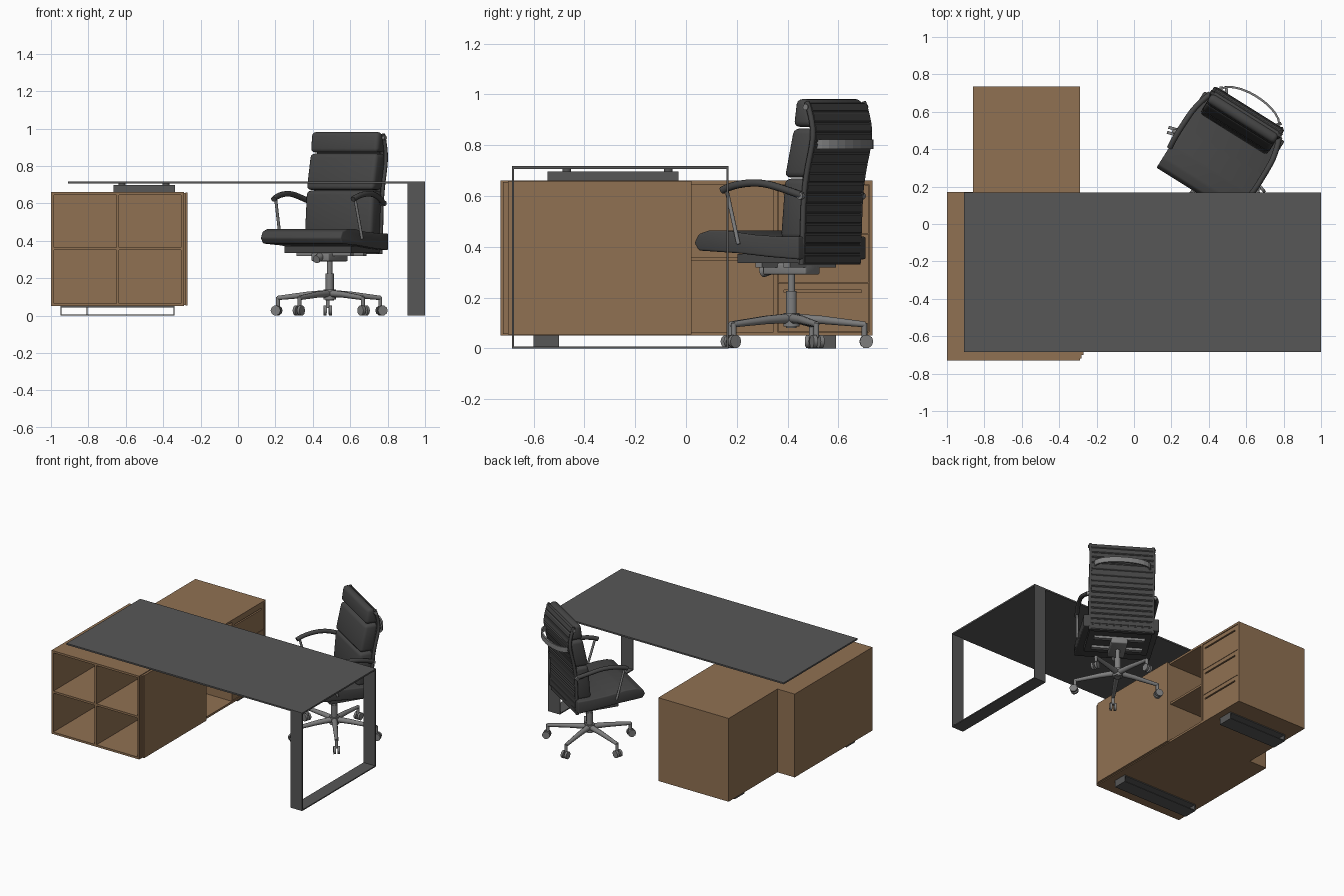
import bpy, bmesh, math
from mathutils import Matrix, Vector

if "Cube" in bpy.data.objects:
    bpy.data.objects.remove(bpy.data.objects["Cube"])


def material(name, rgb):
    m = bpy.data.materials.new(name)
    m.diffuse_color = (*rgb, 1)
    m.use_nodes = True
    m.node_tree.nodes["Principled BSDF"].inputs["Base Color"].default_value = m.diffuse_color
    return m


WOOD = material("warm wood", (0.28, 0.165, 0.085))
GREY = material("desk grey", (0.095, 0.095, 0.095))
PAD = material("charcoal upholstery", (0.06, 0.06, 0.06))
METAL = material("grey metal", (0.21, 0.21, 0.21))

WORLD = Matrix.Identity(4)
BASE = Matrix.Translation((0.49, 0.415, 0))
CHAIR = BASE @ Matrix.Rotation(math.radians(-32), 4, 'Z')


def smooth(ob, angle=35):
    bpy.ops.object.select_all(action='DESELECT')
    ob.select_set(True)
    bpy.context.view_layer.objects.active = ob
    bpy.ops.object.shade_smooth_by_angle(angle=math.radians(angle))


def extrude(name, pts, a, b, mat, axis='x', bevel=0, frame=WORLD):
    """Extrude a 2D outline along x (outline in y,z) or z (outline in x,y)."""
    bm = bmesh.new()
    vs = [bm.verts.new((a, p, q) if axis == 'x' else (p, q, a)) for p, q in pts]
    f = bm.faces.new(vs)
    r = bmesh.ops.extrude_face_region(bm, geom=[f])
    d = Vector((b - a, 0, 0)) if axis == 'x' else Vector((0, 0, b - a))
    bmesh.ops.translate(bm, vec=d, verts=[v for v in r['geom'] if isinstance(v, bmesh.types.BMVert)])
    bmesh.ops.recalc_face_normals(bm, faces=bm.faces[:])
    if bevel:
        bmesh.ops.bevel(bm, geom=bm.edges[:], offset=bevel, segments=3, profile=0.5,
                        affect='EDGES', clamp_overlap=True)
    me = bpy.data.meshes.new(name)
    bm.to_mesh(me)
    bm.free()
    ob = bpy.data.objects.new(name, me)
    bpy.context.collection.objects.link(ob)
    me.materials.append(mat)
    ob.matrix_world = frame
    if bevel:
        smooth(ob)
    return ob


def box(name, x0, x1, y0, y1, z0, z1, mat, frame=WORLD, bevel=0):
    return extrude(name, [(x0, y0), (x1, y0), (x1, y1), (x0, y1)], z0, z1, mat, 'z', bevel, frame)


def tube(name, pts, r, mat, frame=WORLD, radii=None, curved=False):
    cu = bpy.data.curves.new(name, 'CURVE')
    cu.dimensions = '3D'
    cu.bevel_depth = r
    cu.bevel_resolution = 3
    cu.resolution_u = 6
    cu.use_fill_caps = True
    sp = cu.splines.new('NURBS' if curved else 'POLY')
    sp.points.add(len(pts) - 1)
    for i, p in enumerate(pts):
        sp.points[i].co = (*p, 1)
        sp.points[i].radius = radii[i] if radii else 1
    if curved:
        sp.order_u = 3
        sp.use_endpoint_u = True
    ob = bpy.data.objects.new(name, cu)
    bpy.context.collection.objects.link(ob)
    cu.materials.append(mat)
    ob.matrix_world = frame
    bpy.ops.object.select_all(action='DESELECT')
    ob.select_set(True)
    bpy.context.view_layer.objects.active = ob
    bpy.ops.object.convert(target='MESH')
    smooth(bpy.context.view_layer.objects.active, 45)


# Cabinet: L-shaped top and bottom
L = [(-1, -.73), (-.29, -.73), (-.29, .735), (-.86, .735), (-.86, .17), (-1, .17)]
extrude("cabinet_bottom", L, .05, .065, WOOD, 'z')
extrude("cabinet_top", L, .645, .66, WOOD, 'z')

# Cabinet upright panels
for name, x0, x1, y0, y1 in [
        ("outer_side", -1, -.985, -.73, .17), ("inner_side", -.305, -.29, -.73, .02),
        ("cubby_back", -.985, -.305, -.2, -.185), ("cubby_divider", -.65, -.635, -.73, -.2),
        ("step_panel", -.985, -.845, .155, .17), ("rear_unit_back", -.86, -.845, .005, .735),
        ("rear_unit_end", -.845, -.29, .72, .735), ("shelf_side", -.845, -.305, .005, .02),
        ("drawer_divider", -.845, -.29, .345, .36)]:
    box(name, x0, x1, y0, y1, .065, .645, WOOD)
box("cubby_shelf", -.985, -.305, -.73, -.2, .35, .365, WOOD)
box("side_shelf", -.845, -.3, .02, .345, .345, .36, WOOD)
box("door_rail", -.29, -.28, -.72, .02, .056, .655, WOOD)
box("sliding_door", -.28, -.27, -.70, .022, .054, .658, WOOD)

# Three drawers, each with a slot grip near the top of its front
for i in range(3):
    z0 = .067 + i * .193
    z1 = z0 + .19
    s = z1 - .033
    n = "drawer_%d_" % (i + 1)
    box(n + "body", -.8, -.31, .362, .718, z0, z1, WOOD)
    for part, y0, y1, a, b in [("lower_front", .362, .718, z0, s - .005), ("upper_front", .362, .718, s + .005, z1),
                               ("slot_end_a", .362, .385, s - .005, s + .005),
                               ("slot_end_b", .692, .718, s - .005, s + .005)]:
        box(n + part, -.31, -.293, y0, y1, a, b, WOOD)

# Cabinet feet: flat hollow loops
for n, x0, y0, y1 in [("front_foot", -.95, -.6, -.5), ("rear_foot", -.81, .48, .59)]:
    box(n + "_base", x0, -.34, y0, y1, 0, .006, GREY)
    box(n + "_top", x0, -.34, y0, y1, .044, .05, GREY)
    for k, x in enumerate((x0, -.346)):
        box("%s_end_%d" % (n, k), x, x + .006, y0, y1, .006, .044, GREY)

# Desk top, its support on the cabinet and the loop leg
box("desk_top", -.91, 1, -.685, .168, .707, .718, GREY)
box("desk_support", -.665, -.337, -.545, -.03, .66, .697, GREY)
for x in (-.62, -.385):
    for y in (-.47, -.07):
        tube("support_spacer", [(x, y, .697), (x, y, .707)], .018, GREY)
box("leg_bottom", .905, 1, -.685, .168, 0, .008, GREY)
for n, y in [("leg_front", -.685), ("leg_back", .16)]:
    box(n, .905, 1, y, y + .008, .008, .707, GREY)

# Chair seat and tray
seat = [(-.275, .385), (-.295, .415), (-.275, .45), (-.23, .464), (-.15, .464), (-.03, .448), (.1, .44),
        (.19, .44), (.19, .35), (.05, .36), (-.1, .375)]
extrude("seat", seat, -.253, .253, PAD, bevel=.008, frame=CHAIR)
box("seat_tray", -.21, .21, -.12, .185, .335, .372, PAD, CHAIR)

# Chair back: ribbed panel on an S-shaped line
LINE = [(.19, .33), (.195, .45), (.2, .6), (.215, .7), (.24, .8), (.245, .86), (.23, .93), (.215, .97)]


def back(z):
    for (v0, z0), (v1, z1) in zip(LINE, LINE[1:]):
        if z <= z1:
            return v0 + (v1 - v0) * (z - z0) / (z1 - z0)
    return LINE[-1][0]


outline = []
for i in range(16):
    z = .33 + i * .04
    outline += [(back(t) - d, t) for t, d in ((z, .005), (z + .006, 0), (z + .034, 0))]
outline += [(v - .03, z) for v, z in reversed(LINE)]
extrude("back_panel", outline, -.205, .205, PAD, frame=CHAIR)
for s in (-1, 1):
    tube("back_rail", [(s * .21, v - .012, z) for v, z in LINE], .011, PAD, CHAIR, curved=True)

# Three back cushions
for n, z0, z1, f0, f1 in [("lower_cushion", .43, .668, .075, .095), ("middle_cushion", .672, .866, .093, .135),
                          ("head_cushion", .872, .982, .135, .15)]:
    prof = [(f0, z0), (f1, z1), (back(z1) - .015, z1), (back(z0) - .015, z0)]
    extrude(n, prof, -.212, .212, PAD, bevel=.022, frame=CHAIR)

# Bow handle behind the back and cross bar at the head
arc = [(.19 * math.cos(a), .235 + .085 * math.sin(a)) for a in [math.pi * k / 12 for k in range(13)]]
inner = [(u * .94, .235 + (v - .235) * .86) for u, v in reversed(arc)]
extrude("bow_handle", arc + inner, .785, .822, METAL, 'z', frame=CHAIR)
tube("head_bar", [(-.225, .205, .95), (.225, .205, .95)], .012, METAL, CHAIR)

# Arm rests and their front struts
for s in (-1, 1):
    tube("arm_rest", [(s * .25, -.165, .622), (s * .255, -.12, .642), (s * .255, 0, .655),
                      (s * .25, .1, .635), (s * .22, .19, .6)], .015, PAD, CHAIR, curved=True)
    tube("arm_strut", [(s * .25, -.145, .625), (s * .258, -.085, .41)], .008, METAL, CHAIR)
    tube("arm_bolt", [(s * .2, .185, .6), (s * .235, .185, .6)], .014, METAL, CHAIR)

# Tilt mechanism, knob and brackets
box("tilt_mechanism", -.055, .055, -.1, .1, .29, .335, METAL, CHAIR, bevel=.008)
tube("tilt_knob", [(0, -.09, .315), (0, -.135, .3)], .022, METAL, CHAIR)
for v in (-.06, .07):
    box("seat_bracket", -.17, .17, v, v + .03, .318, .336, METAL, CHAIR)

# Column and five-legged base with castors
tube("column_sleeve", [(0, 0, .08), (0, 0, .225)], .022, METAL, BASE)
tube("column_piston", [(0, 0, .2), (0, 0, .3)], .015, METAL, BASE)
tube("base_hub", [(0, 0, .085), (0, 0, .14)], .033, METAL, BASE)
for k in range(5):
    F = BASE @ Matrix.Rotation(math.radians(92 + 72 * k), 4, 'Z')
    tube("base_leg", [(.01, 0, .118), (.12, 0, .112), (.29, 0, .094)], .02, METAL, F, radii=[1, .85, .6])
    tube("castor_stem", [(.288, 0, .1), (.288, 0, .04)], .011, METAL, F)
    for s in (-1, 1):
        tube("castor_wheel", [(.295, s * .006, .027), (.295, s * .022, .027)], .027, METAL, F)
